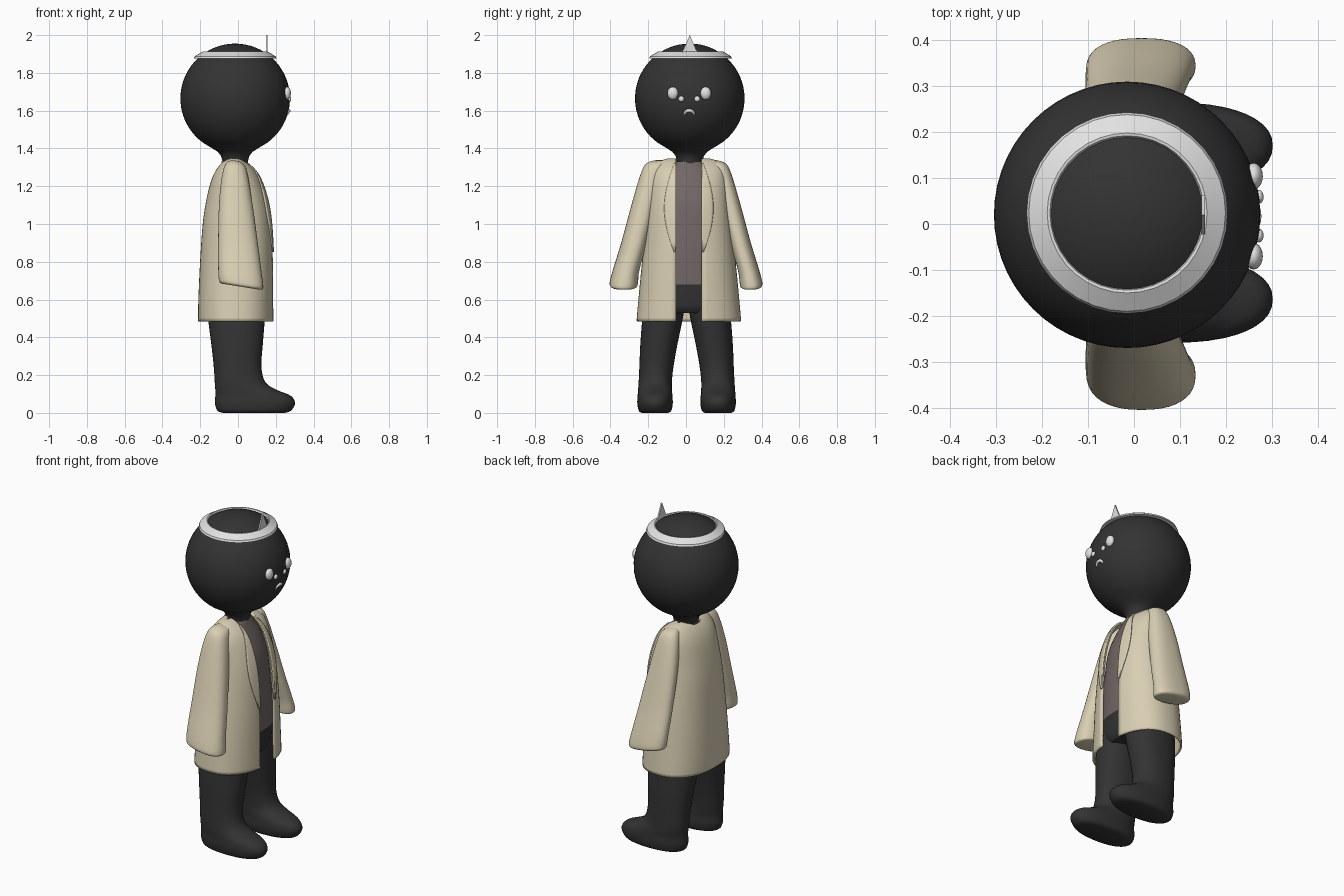
import bpy, bmesh, math
from mathutils import Vector

cube = bpy.data.objects.get("Cube")
if cube:
    bpy.data.objects.remove(cube)


def material(name, rgb):
    m = bpy.data.materials.new(name)
    m.use_nodes = True
    m.diffuse_color = (*rgb, 1)
    bsdf = next(n for n in m.node_tree.nodes if n.type == 'BSDF_PRINCIPLED')
    bsdf.inputs["Base Color"].default_value = (*rgb, 1)
    bsdf.inputs["Roughness"].default_value = 0.7
    return m


DARK = material("charcoal", (0.033, 0.033, 0.033))
TAN = material("tan_cloth", (0.69, 0.62, 0.45))
SHIRT = material("brown_grey_cloth", (0.165, 0.135, 0.132))
WHITE = material("pale_grey", (0.76, 0.76, 0.76))
P = 0.85              # roundness of the clothing sections
SLIT = 0.068          # half width of the coat opening
CY = 0.015            # middle of the body across y


def finish(name, bm, mat, angle=50):
    bmesh.ops.recalc_face_normals(bm, faces=bm.faces)
    me = bpy.data.meshes.new(name)
    bm.to_mesh(me)
    bm.free()
    me.materials.append(mat)
    ob = bpy.data.objects.new(name, me)
    bpy.context.collection.objects.link(ob)
    bpy.ops.object.select_all(action='DESELECT')
    bpy.context.view_layer.objects.active = ob
    ob.select_set(True)
    bpy.ops.object.shade_smooth_by_angle(angle=math.radians(angle))
    return ob


def refine(rows, n=4):
    """Smooth a short list of section rows with a Catmull-Rom spline."""
    v = [Vector(r) for r in rows]
    out = []
    for i in range(len(v) - 1):
        a, b, c, d = v[max(i - 1, 0)], v[i], v[i + 1], v[min(i + 2, len(v) - 1)]
        for k in range(n):
            t = k / n
            out.append(b + (c - a) * t / 2 + (a * 2 - b * 5 + c * 4 - d) * t * t / 2
                       + (b * 3 - a - c * 3 + d) * t ** 3 / 2)
    return out + [v[-1]]


def skin(name, rings, mat, closed=True, caps=True, angle=50):
    bm = bmesh.new()
    vs = [[bm.verts.new(p) for p in r] for r in rings]
    n = len(vs[0])
    for a, b in zip(vs, vs[1:]):
        for i in range(n if closed else n - 1):
            j = (i + 1) % n
            bm.faces.new((a[i], a[j], b[j], b[i]))
    if caps:
        bm.faces.new(vs[0])
        bm.faces.new(vs[-1])
    return finish(name, bm, mat, angle)


def power(v, p):
    return math.copysign(abs(v) ** p, v)


def section(z, cx, cy, hx, hy, p=P, start=0.0, tilt=0.0, n=40):
    """Rounded section at height z; start leaves a gap at the front (+x)."""
    steps = n if start == 0 else n - 1
    pts = []
    for i in range(n):
        t = start + (math.tau - 2 * start) * i / steps
        dx = hx * power(math.cos(t), p)
        pts.append((cx + dx, cy + hy * power(math.sin(t), p), z + tilt * dx))
    return pts


def lathe(name, profile, cx, cy, mat, n, caps, angle=50):
    return skin(name, [section(z, cx, cy, r, r, 1, n=n) for r, z in profile],
                mat, caps=caps, angle=angle)


# Head and neck: one turned shape
HX, HY, HZ, HR = -0.015, 0.02, 1.665, 0.29
head = [(0.068, 1.25), (0.068, 1.335), (0.075, 1.36), (0.092, 1.382), (0.125, 1.403)]
for i in range(29):
    a = math.radians(-54 + 143 * i / 28)
    head.append((HR * math.cos(a), HZ + HR * math.sin(a)))
lathe("head_and_neck", head, HX, HY, DARK, 56, True)

# Headband
lathe("headband", [(0.185, 1.876), (0.219, 1.876), (0.214, 1.888), (0.174, 1.912),
                   (0.168, 1.911), (0.16, 1.89), (0.185, 1.876)],
      HX, HY + 0.004, WHITE, 36, False, 30)

# Thin pointed crest on the headband
crest = [(-0.065, 1.885), (-0.035, 1.92), (0, 2.0), (0.035, 1.92), (0.065, 1.885)]
skin("crest", [[(x, HY + y, z) for y, z in crest] for x in (0.147, 0.155)], WHITE, angle=20)


# Face: eyes, nostrils and a frowning mouth
def bead(name, y, z, radii):
    dy, dz = y, z - HZ
    x = HX + math.sqrt(HR ** 2 - dy ** 2 - dz ** 2)
    bm = bmesh.new()
    bmesh.ops.create_uvsphere(bm, u_segments=20, v_segments=12, radius=1)
    bmesh.ops.scale(bm, vec=radii, verts=bm.verts)
    bmesh.ops.translate(bm, vec=(x, HY - 0.003 + y, z), verts=bm.verts)
    finish(name, bm, WHITE)


for side, s in (("left", 1), ("right", -1)):
    bead(side + "_eye", s * 0.087, 1.692, (0.02, 0.029, 0.034))
    bead(side + "_nostril", s * 0.042, 1.662, (0.01, 0.015, 0.015))

mouth = []
for i in range(13):
    a = math.pi * i / 12
    r = 0.004 + 0.006 * math.sin(a)
    y, z = 0.026 * math.cos(a), 1.578 + 0.022 * math.sin(a)
    x = HX + math.sqrt(HR ** 2 - y ** 2 - (z - HZ) ** 2)
    ring = []
    for k in range(10):
        b = math.tau * k / 10
        ring.append((x + r * math.sin(b), HY - 0.003 + y + r * math.cos(b) * math.cos(a),
                     z + r * math.cos(b) * math.sin(a)))
    mouth.append(ring)
skin("mouth", mouth, WHITE)

# Shirt and trouser top: z, centre x, half depth, half width
for name, mat, rows in (
        ("shirt", SHIRT, [(0.68, -0.005, 0.162, 0.215), (0.85, -0.005, 0.16, 0.2),
                          (1.0, -0.005, 0.15, 0.185), (1.12, -0.005, 0.135, 0.17),
                          (1.22, -0.01, 0.105, 0.15), (1.29, -0.015, 0.08, 0.11),
                          (1.33, -0.018, 0.068, 0.075)]),
        ("trouser_top", DARK, [(0.53, -0.008, 0.13, 0.19), (0.56, -0.008, 0.15, 0.205),
                               (0.62, -0.007, 0.158, 0.215), (0.68, -0.005, 0.162, 0.215)])):
    skin(name, [section(z, cx, CY, hx, hy) for z, cx, hx, hy in refine(rows)], mat)

# Legs with boots: z, centre x, offset y, half length, half width
LEG = refine([(0.0, 0.085, 0.167, 0.165, 0.07), (0.012, 0.086, 0.167, 0.195, 0.086),
              (0.05, 0.09, 0.167, 0.212, 0.094), (0.09, 0.08, 0.167, 0.2, 0.092),
              (0.12, 0.045, 0.167, 0.165, 0.09), (0.16, 0.012, 0.166, 0.135, 0.088),
              (0.24, -0.002, 0.16, 0.126, 0.09), (0.36, -0.005, 0.147, 0.136, 0.098),
              (0.5, -0.008, 0.127, 0.15, 0.107), (0.6, -0.008, 0.112, 0.152, 0.108)])
for side, s in (("left", 1), ("right", -1)):
    skin(side + "_leg", [section(z, cx, 0.003 + s * y, hx, hy, 0.9) for z, cx, y, hx, hy in LEG], DARK)

# Coat: open shell with a front slit
COAT = refine([(0.485, -0.011, 0.196, 0.272), (0.6, -0.01, 0.195, 0.262),
               (0.8, -0.006, 0.19, 0.243), (1.0, -0.004, 0.178, 0.222),
               (1.12, -0.004, 0.16, 0.209), (1.22, -0.008, 0.132, 0.2),
               (1.28, -0.012, 0.102, 0.188), (1.32, -0.018, 0.065, 0.16),
               (1.338, -0.02, 0.035, 0.125), (1.343, -0.02, 0.012, 0.09)])


def thicken(ob, amount):
    mod = ob.modifiers.new("cloth", 'SOLIDIFY')
    mod.thickness = amount
    mod.offset = 0


coat_rings = []
for z, cx, hx, hy in COAT:
    gap = math.asin((SLIT / hy) ** (1 / P))
    coat_rings.append(section(z, cx, CY, hx, hy, start=gap, n=56))
thicken(skin("coat", coat_rings, TAN, closed=False, caps=False), 0.01)

# Lapels: thin plates that follow the coat front
for side, s in (("left", 1), ("right", -1)):
    rings = []
    for z, cx, hx, hy in COAT:
        if not 0.84 < z < 1.325:
            continue
        width = 0.006 + 0.055 * math.sin(math.pi * (z - 0.84) / 0.485)
        ring = []
        for k in range(7):
            y = SLIT + width * k / 6
            x = cx + hx * max(0, 1 - (y / hy) ** (2 / P)) ** (P / 2)
            ring.append((x + 0.008, CY + s * y, z))
        rings.append(ring)
    thicken(skin(side + "_lapel", rings, TAN, closed=False, caps=False), 0.009)

# Sleeves: z, centre x, offset y, half depth, half width
SLEEVE = refine([(1.335, -0.012, 0.14, 0.02, 0.03), (1.315, -0.012, 0.16, 0.05, 0.055),
                 (1.25, -0.014, 0.183, 0.07, 0.062), (1.1, -0.01, 0.223, 0.09, 0.066),
                 (0.9, 0.001, 0.275, 0.106, 0.068), (0.76, 0.01, 0.316, 0.115, 0.07),
                 (0.69, 0.016, 0.329, 0.118, 0.075), (0.672, 0.016, 0.329, 0.112, 0.07),
                 (0.668, 0.016, 0.329, 0.1, 0.06)])
for side, s, slim in (("left", 1, 0.2), ("right", -1, 0.0)):
    skin(side + "_sleeve", [section(z, cx, s * (y + hy * slim), hx, hy * (1 - slim), tilt=-0.16)
                            for z, cx, y, hx, hy in SLEEVE], TAN)
